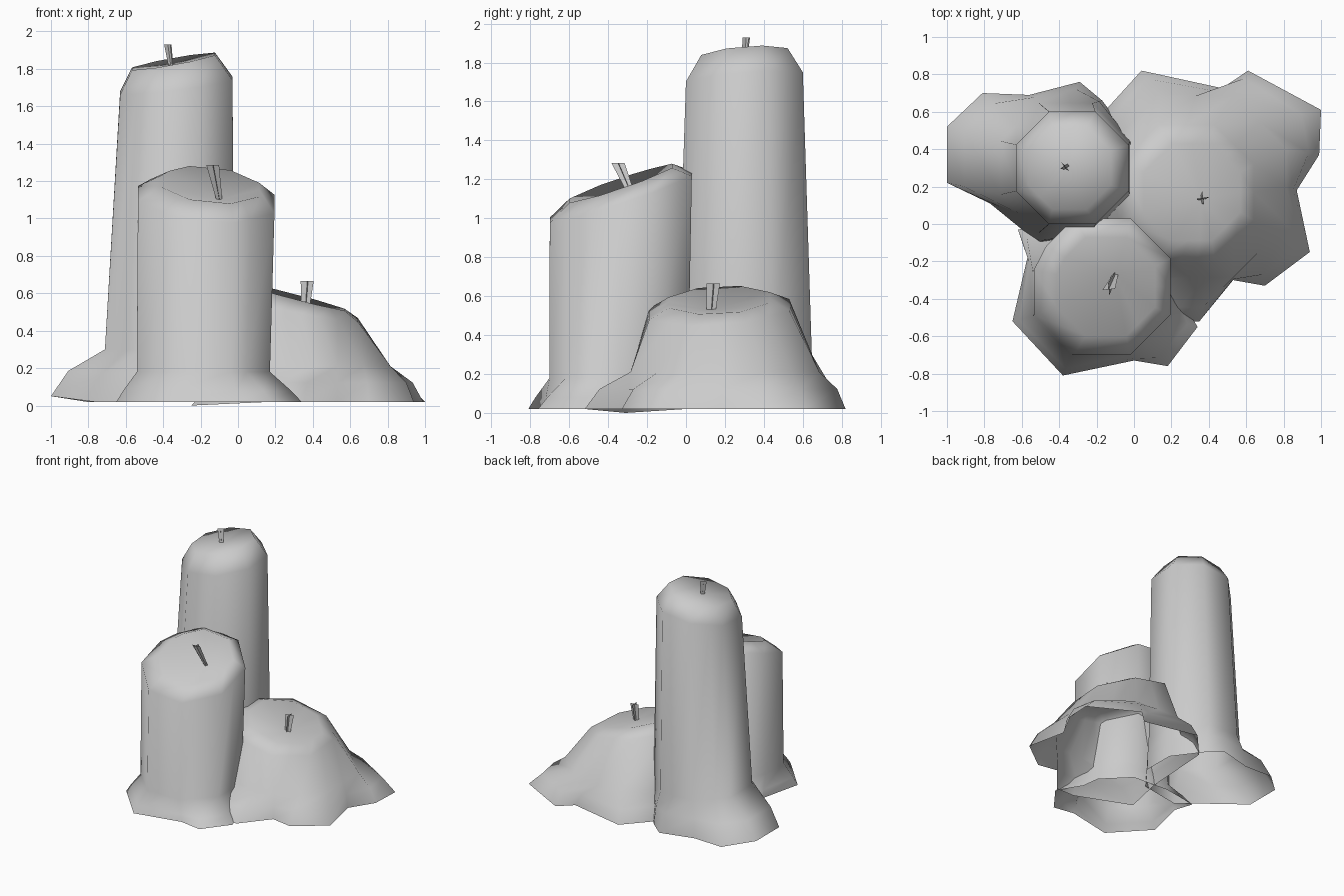
import bpy, math
from mathutils import Vector

if "Cube" in bpy.data.objects:
    bpy.data.objects.remove(bpy.data.objects["Cube"])

wax = bpy.data.materials.new("grey_wax")
wax.use_nodes = True
wax.diffuse_color = (0.6, 0.6, 0.6, 1)
wax.node_tree.nodes["Principled BSDF"].inputs["Base Color"].default_value = (0.6, 0.6, 0.6, 1)


def add_object(name, verts, faces, smooth):
    mesh = bpy.data.meshes.new(name)
    mesh.from_pydata(verts, [], faces)
    mesh.materials.append(wax)
    obj = bpy.data.objects.new(name, mesh)
    bpy.context.collection.objects.link(obj)
    if smooth:
        bpy.ops.object.select_all(action="DESELECT")
        obj.select_set(True)
        bpy.context.view_layer.objects.active = obj
        bpy.ops.object.shade_smooth_by_angle(angle=math.radians(100))


def octagon_point(u, cx, cy, radius, height, slope_x=0, slope_y=0):
    """Point at side position u of an octagon lying on a tilted plane."""
    def corner(k):
        a = math.radians(22.5 + 45 * k)
        return Vector((radius * math.cos(a), radius * math.sin(a), 0))
    k = math.floor(u)
    p = corner(k).lerp(corner(k + 1), u - k)
    return Vector((cx + p.x, cy + p.y, height + slope_x * p.x + slope_y * p.y))


def candle(name, base, bulge, foot, shoulder, rim, dish):
    """Open-bottomed shell: melted skirt, body, rounded shoulder and dished top."""
    sides = [point[0] for point in base]
    base_ring = [Vector((*point[1:3], point[3] if len(point) > 3 else 0.02)) for point in base]
    foot_ring = [octagon_point(u, *foot) for u in sides]
    skirt_ring = []
    for f, b in zip(foot_ring, base_ring):
        p = f.lerp(b, 0.68)
        p.z = b.z + bulge * (f.z - b.z)
        skirt_ring.append(p)
    rings = [base_ring, skirt_ring, foot_ring]
    rings += [[octagon_point(u, *level) for u in sides] for level in (shoulder, rim)]
    n = len(base)
    verts = [v for ring in rings for v in ring] + [Vector(dish)]
    faces = []
    for r in range(len(rings) - 1):
        for i in range(n):
            j = (i + 1) % n
            faces.append((r * n + i, r * n + j, r * n + n + j, r * n + n + i))
    last = (len(rings) - 1) * n
    faces += [(last + i, last + (i + 1) % n, len(verts) - 1) for i in range(n)]
    add_object(name, verts, faces, True)


def wick(name, bottom, top, low, high, turn):
    """Two crossed strips that widen towards the tip."""
    verts, faces = [], []
    for a in (turn, turn + math.pi / 2):
        side = Vector((math.cos(a), math.sin(a), 0))
        s = len(verts)
        verts += [Vector(bottom) - side * low, Vector(bottom) + side * low,
                  Vector(top) + side * high, Vector(top) - side * high]
        faces.append((s, s + 1, s + 2, s + 3))
    add_object(name, verts, faces, False)


# Tall candle at the back right
candle("tall_candle",
       [(0, 0, .43), (1, -.17, .66), (1.5, -.29, .76), (2, -.56, .69),
        (2.6, -.81, .7), (3, -1, .52, .05), (4, -1, .22, .05), (4.5, -.77, .11),
        (5, -.5, -.11), (6, -.16, -.05), (7, 0, .16)], .54,
       (-.365, .3, .375, .3), (-.33, .3, .325, 1.71, .13, .08),
       (-.345, .3, .24, 1.84, .18, .08), (-.36, .3, 1.82))
wick("tall_wick", (-.36, .3, 1.82), (-.375, .31, 1.93), .016, .024, .6)

# Middle candle at the front
candle("middle_candle",
       [(0, .2, -.2), (1, .0, .0), (2, -.32, .02), (2.7, -.62, -.03),
        (3.2, -.57, -.18), (4, -.65, -.52), (5, -.38, -.81), (6, 0, -.73),
        (6.4, .18, -.76), (7, .34, -.55), (7.5, .22, -.35)], .36,
       (-.185, -.345, .385, .18), (-.17, -.335, .395, 1.11, -.09, .33),
       (-.15, -.335, .285, 1.18, -.1, .34), (-.1, -.27, 1.1))
wick("middle_wick", (-.1, -.27, 1.1), (-.135, -.35, 1.285), .016, .034, .1)

# Short, widely melted candle on the left, with a run of wax to the front
candle("short_candle",
       [(0, .99, .37), (.5, 1, .61), (1, .61, .82), (1.5, .5, .72),
        (2, .04, .82), (3, -.16, .6), (4, -.2, 0), (5, -.25, -.31, 0),
        (5.4, .18, -.52), (5.7, .35, -.52), (6, .53, -.3), (6.5, .7, -.33),
        (7, .94, -.15), (7.5, .87, .18)], .54,
       (.33, .2, .525, .21), (.28, .17, .39, .53, -.2, .07),
       (.31, .17, .28, .58, -.26, .05), (.36, .13, .53))
wick("short_wick", (.36, .13, .53), (.37, .14, .665), .024, .035, .15)
